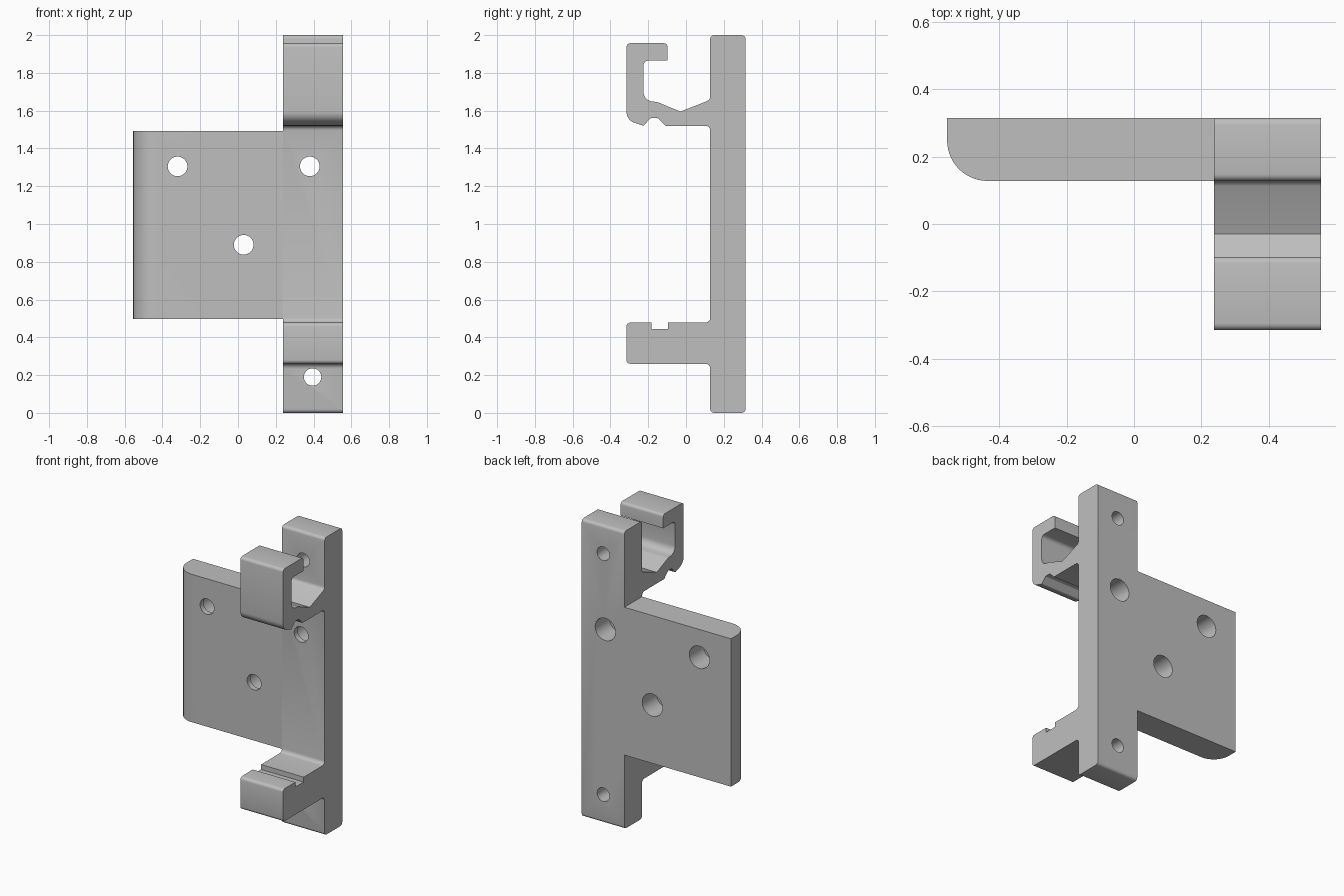
import bpy, bmesh, math
from mathutils import Vector

if "Cube" in bpy.data.objects:
    bpy.data.objects.remove(bpy.data.objects["Cube"])

grey = bpy.data.materials.new("light grey")
grey.diffuse_color = (0.52, 0.52, 0.52, 1)
grey.use_nodes = True
grey.node_tree.nodes["Principled BSDF"].inputs["Base Color"].default_value = grey.diffuse_color


def rounded(corners):
    """Turn (u, v, radius) corners into an outline with arc fillets."""
    out = []
    n = len(corners)
    for i, (u, v, r) in enumerate(corners):
        p = Vector((u, v))
        if r == 0:
            out.append(p)
            continue
        a = (Vector(corners[i - 1][:2]) - p).normalized()
        b = (Vector(corners[(i + 1) % n][:2]) - p).normalized()
        half = a.angle(b) / 2
        centre = p + (a + b).normalized() * (r / math.sin(half))
        start = p + a * (r / math.tan(half)) - centre
        end = p + b * (r / math.tan(half)) - centre
        sweep = start.angle_signed(end)
        steps = max(4, int(r * 130))
        for k in range(steps + 1):
            t = -sweep * k / steps
            c, s = math.cos(t), math.sin(t)
            out.append(centre + Vector((start.x * c - start.y * s, start.x * s + start.y * c)))
    return out


def extrude(name, outline, place, direction):
    """Solid made by sweeping an outline along a direction."""
    bm = bmesh.new()
    face = bm.faces.new([bm.verts.new(place(p)) for p in outline])
    moved = bmesh.ops.extrude_face_region(bm, geom=[face])["geom"]
    bmesh.ops.translate(bm, vec=direction, verts=[g for g in moved if isinstance(g, bmesh.types.BMVert)])
    bmesh.ops.recalc_face_normals(bm, faces=bm.faces)
    mesh = bpy.data.meshes.new(name)
    bm.to_mesh(mesh)
    bm.free()
    mesh.materials.append(grey)
    obj = bpy.data.objects.new(name, mesh)
    bpy.context.collection.objects.link(obj)
    return obj


def combine(target, tool, operation):
    """Apply a boolean and discard the tool."""
    bpy.context.view_layer.objects.active = target
    mod = target.modifiers.new("combine", "BOOLEAN")
    mod.operation, mod.solver, mod.object = operation, "EXACT", tool
    bpy.ops.object.modifier_apply(modifier=mod.name)
    bpy.data.objects.remove(tool)


def drill(target, x, z, radius, y0, y1):
    circle = [Vector((x + radius * math.cos(k * math.tau / 40),
                      z + radius * math.sin(k * math.tau / 40))) for k in range(40)]
    cutter = extrude("drill", circle, lambda p: (p.x, y0, p.y), (0, y1 - y0, 0))
    combine(target, cutter, "DIFFERENCE")


# Side profile of the rail with hook and lower arm: (y, z, fillet radius)
profile = [
    (0.315, 0, 0.02), (0.315, 2, 0.02), (0.128, 2, 0.02),
    # sloped seat and inside of the hook
    (0.128, 1.657, 0.025), (-0.03, 1.595, 0), (-0.15, 1.645, 0.04), (-0.225, 1.655, 0.05),
    (-0.225, 1.865, 0.025), (-0.098, 1.865, 0),
    # outside of the hook
    (-0.098, 1.957, 0.018), (-0.315, 1.957, 0.02), (-0.315, 1.55, 0.06), (-0.225, 1.52, 0.01),
    # notch under the hook
    (-0.188, 1.56, 0.01), (-0.148, 1.56, 0.01), (-0.108, 1.52, 0), (0.128, 1.52, 0.025),
    # lower arm with groove
    (0.128, 0.478, 0.025), (-0.095, 0.478, 0), (-0.095, 0.445, 0), (-0.183, 0.445, 0),
    (-0.183, 0.478, 0), (-0.315, 0.478, 0.02), (-0.315, 0.26, 0.02), (0.128, 0.26, 0.025),
    (0.128, 0, 0.02),
]
bracket = extrude("bracket", rounded(profile), lambda p: (0.238, p.x, p.y), (0.317, 0, 0))

# Side plate with one rounded upright edge
plate_outline = [(-0.555, 0.315, 0), (-0.555, 0.128, 0.12), (0.238, 0.128, 0), (0.238, 0.315, 0)]
plate = extrude("plate", rounded(plate_outline), lambda p: (p.x, p.y, 0.498), (0, 0, 0.994))
combine(bracket, plate, "UNION")

# Counterbored plate holes, wider from the back
for x, z in [(-0.32, 1.305), (0.38, 1.305), (0.03, 0.89)]:
    drill(bracket, x, z, 0.052, 0.05, 0.4)
    drill(bracket, x, z, 0.075, 0.165, 0.4)

# Plain holes at both ends of the rail
for z in (0.19, 1.81):
    drill(bracket, 0.395, z, 0.046, 0.05, 0.4)

bpy.ops.object.select_all(action="DESELECT")
bracket.select_set(True)
bpy.context.view_layer.objects.active = bracket
bpy.ops.object.shade_smooth_by_angle(angle=math.radians(30))
